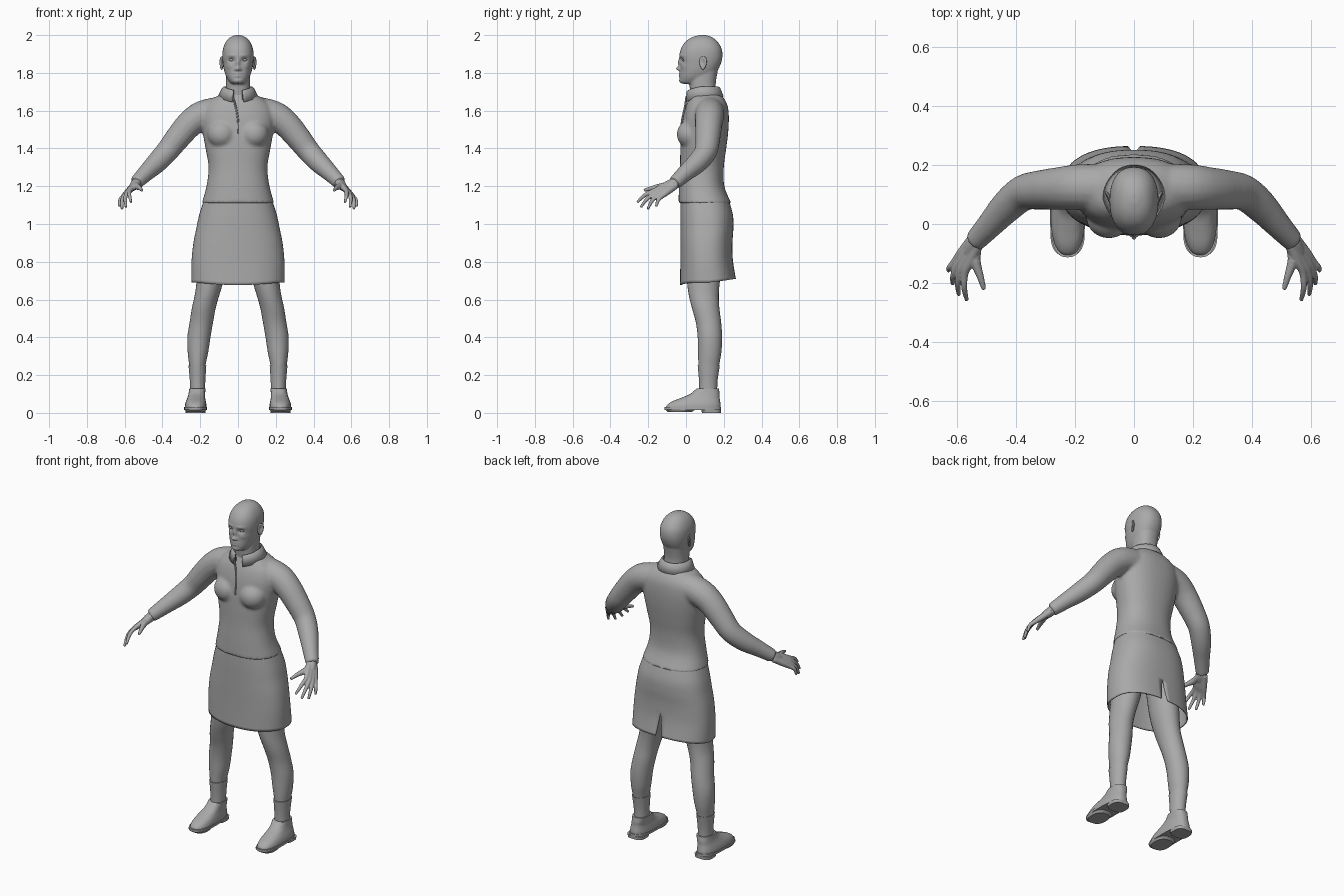
import bpy, bmesh, math
from mathutils import Vector, Matrix

cube = bpy.data.objects.get("Cube")
if cube:
    bpy.data.objects.remove(cube)

grey = bpy.data.materials.new("clay grey")
grey.use_nodes = True
grey.diffuse_color = (0.4, 0.4, 0.4, 1)
grey.node_tree.nodes["Principled BSDF"].inputs["Base Color"].default_value = (0.4, 0.4, 0.4, 1)


def spline(rows, steps):
    """Smoothly interpolate tuples of numbers."""
    out = []
    for i in range(len(rows) - 1):
        a, b, c, d = rows[max(i - 1, 0)], rows[i], rows[i + 1], rows[min(i + 2, len(rows) - 1)]
        for k in range(steps):
            t = k / steps
            out.append([q + t / 2 * (r - p + t * (2 * p - 5 * q + 4 * r - s + t * (3 * (q - r) + s - p)))
                        for p, q, r, s in zip(a, b, c, d)])
    return out + [list(rows[-1])]


def bridge(bm, rings, caps=True):
    n = len(rings[0])
    for lo, hi in zip(rings, rings[1:]):
        for j in range(n):
            bm.faces.new((lo[j], lo[(j + 1) % n], hi[(j + 1) % n], hi[j]))
    if caps:
        bm.faces.new(rings[0][::-1])
        bm.faces.new(rings[-1])


def section(z, x, half, front, back, angle, power):
    """Point on a rounded horizontal cross-section."""
    def rounded(v):
        return math.copysign(abs(v) ** (2 / power), v)
    return Vector((x + half * rounded(math.sin(angle)),
                   (front + back) / 2 + (back - front) / 2 * rounded(math.cos(angle)), z))


def loft(bm, rows, steps=4, n=40, power=2.3):
    """Stack of sections, rows are (z, x, half width, front y, back y)."""
    bridge(bm, [[bm.verts.new(section(*r, math.tau * j / n, power)) for j in range(n)]
                for r in spline(rows, steps)])


def tube(bm, rows, steps=4, n=16):
    """Round limb, rows are (x, y, z, radius)."""
    pts = spline(rows, steps)
    rings = []
    for i, p in enumerate(pts):
        t = Vector(pts[min(i + 1, len(pts) - 1)][:3]) - Vector(pts[max(i - 1, 0)][:3])
        u = t.cross(Vector((0, 1, 0.3))).normalized()
        v = t.cross(u).normalized()
        rings.append([bm.verts.new(Vector(p[:3]) + p[3] * (u * math.cos(a) + v * math.sin(a)))
                      for a in (math.tau * j / n for j in range(n))])
    bridge(bm, rings)


def ball(bm, centre, size):
    bmesh.ops.create_uvsphere(bm, u_segments=24, v_segments=16, radius=1,
                              matrix=Matrix.Translation(centre) @ Matrix.Diagonal((*size, 1)))


def finish(bm, name, angle=40, voxel=0, relax=0):
    bmesh.ops.recalc_face_normals(bm, faces=bm.faces)
    me = bpy.data.meshes.new(name)
    bm.to_mesh(me)
    bm.free()
    ob = bpy.data.objects.new(name, me)
    bpy.context.collection.objects.link(ob)
    if voxel:
        remesh = ob.modifiers.new("blend", "REMESH")
        remesh.mode = "VOXEL"
        remesh.voxel_size = voxel
        soften = ob.modifiers.new("soften", "SMOOTH")
        soften.factor, soften.iterations = 0.5, relax
        bpy.context.view_layer.update()
        ob.data = bpy.data.meshes.new_from_object(ob.evaluated_get(bpy.context.evaluated_depsgraph_get()))
        ob.modifiers.clear()
        ob.data.name = name
    ob.data.materials.clear()
    ob.data.materials.append(grey)
    bpy.ops.object.select_all(action="DESELECT")
    ob.select_set(True)
    bpy.context.view_layer.objects.active = ob
    bpy.ops.object.shade_smooth_by_angle(angle=math.radians(angle))
    return ob


# Head and neck
bm = bmesh.new()
loft(bm, [(1.742, 0, .03, -.015, .08), (1.75, 0, .042, -.03, .1), (1.775, 0, .06, -.033, .135),
          (1.81, 0, .073, -.031, .165), (1.85, 0, .08, -.031, .185), (1.89, 0, .083, -.035, .193),
          (1.93, 0, .079, -.026, .188), (1.965, 0, .064, -.003, .167), (1.988, 0, .042, .03, .14),
          (2.0, 0, .014, .07, .105)])
loft(bm, [(1.62, 0, .08, .03, .17), (1.70, 0, .066, .022, .16), (1.75, 0, .064, .018, .158),
          (1.82, 0, .066, .02, .17)])
head = finish(bm, "head", 60, .0055, 4)
# Face relief: x, z, spread x, spread z, depth
relief = [(0, 1.822, .012, .011, -.022), (0, 1.852, .009, .02, -.013), (0, 1.797, .02, .005, -.007),
          (0, 1.783, .017, .005, -.007), (0, 1.757, .02, .01, -.005)]
for s in (-1, 1):
    relief += [(s * .034, 1.868, .015, .011, .014), (s * .034, 1.893, .022, .007, -.004),
               (s * .014, 1.817, .006, .006, -.007), (s * .048, 1.835, .016, .014, -.004)]
for v in head.data.vertices:
    if v.co.y < .06 and v.co.z > 1.74:
        v.co.y += sum(d * math.exp(-((v.co.x - x) / a) ** 2 - ((v.co.z - z) / b) ** 2)
                      for x, z, a, b, d in relief)

# Eyes and ears
for s, side in ((1, "left"), (-1, "right")):
    bm = bmesh.new()
    ball(bm, (s * .034, -.009, 1.869), (.015, .012, .0085))
    finish(bm, side + "_eye")
    bm = bmesh.new()
    ball(bm, (0, 0, 0), (.009, .021, .036))
    for v in bm.verts:
        hollow = math.exp(-(v.co.y / .011) ** 2 - ((v.co.z - .004) / .02) ** 2)
        v.co.x -= .011 * hollow if v.co.x > 0 else 0
        v.co.y *= 1 + 8 * v.co.z
    bm.transform(Matrix.Translation((.087, .09, 1.852)) @ Matrix.Rotation(-.4, 4, "Z"))
    for v in bm.verts:
        v.co.x *= s
    finish(bm, side + "_ear", 60)

# Blouse body, bust and sleeves blended together
bm = bmesh.new()
loft(bm, [(1.11, 0, .192, -.04, .24), (1.2, 0, .167, -.037, .203), (1.3, 0, .156, -.032, .2),
          (1.4, 0, .172, -.03, .213), (1.48, 0, .186, -.026, .223), (1.56, 0, .195, -.017, .227),
          (1.62, 0, .18, -.002, .222), (1.66, 0, .14, .015, .205), (1.685, 0, .095, .024, .185),
          (1.70, 0, .075, .03, .172)])
for s in (-1, 1):
    ball(bm, (s * .085, .025, 1.475), (.078, .074, .075))
    tube(bm, [(s * .1, .125, 1.595, .08), (s * .19, .125, 1.575, .078), (s * .255, .12, 1.53, .073),
              (s * .32, .115, 1.455, .067), (s * .375, .105, 1.385, .061), (s * .43, .06, 1.325, .056),
              (s * .485, .0, 1.272, .046), (s * .54, -.06, 1.218, .037)])
finish(bm, "blouse", 50, .0085, 7)

# Collar: folded band, open at the front and pointed at its ends
bm = bmesh.new()
rings = []
for j in range(41):
    t = j / 40 * 2 - 1
    a = t * 2.85
    tip = max(0, abs(t) - .6) / .4
    rings.append([bm.verts.new(section(z, 0, h, f, b, a, 2)) for z, h, f, b in (
        (1.69 - .03 * tip, .072, .012, .168), (1.728 - .02 * tip, .074, .008, .17),
        (1.722 - .02 * tip, .083, .0, .18), (1.675 - .03 * tip, .107, -.006, .2))])
for p, q in zip(rings, rings[1:]):
    for k in range(3):
        bm.faces.new((p[k], q[k], q[k + 1], p[k + 1]))
collar = finish(bm, "collar", 60)
collar.modifiers.new("cloth", "SOLIDIFY").thickness = .006

# Front fastening
bm = bmesh.new()
tube(bm, [(-.028, .002, 1.675, .005), (-.012, -.006, 1.62, .005), (.0, -.021, 1.55, .005),
          (.002, -.031, 1.48, .004)], n=8)
finish(bm, "front_placket")

# Skirt: open shell with a dipped front hem and a rear slit
bm = bmesh.new()
rows = spline([(.69, 0, .247, -.032, .264), (.8, 0, .246, -.03, .248), (.9, 0, .236, -.03, .246),
               (.98, 0, .22, -.03, .251), (1.05, 0, .205, -.03, .248), (1.13, 0, .18, -.028, .226)], 5)
grid = []
for i, r in enumerate(rows):
    ring = []
    for j in range(65):
        a = math.tau * j / 64
        p = section(*r, a, 2.4)
        low = max(0, 1 - i / 10)
        p.z += low * (.02 * max(0, math.cos(a)) - .013 * max(0, -math.cos(a)) ** 4)
        if j in (0, 64):
            p.x = (.022 if j == 0 else -.022) * max(0, 1 - i / 7)
        ring.append(bm.verts.new(p))
    grid.append(ring)
for lo, hi in zip(grid, grid[1:]):
    for j in range(64):
        bm.faces.new((lo[j], lo[j + 1], hi[j + 1], hi[j]))
bmesh.ops.remove_doubles(bm, verts=bm.verts, dist=.0005)
skirt = finish(bm, "skirt", 50)
skirt.modifiers.new("cloth", "SOLIDIFY").thickness = .006

for s, side in ((1, "left"), (-1, "right")):
    # Leg
    bm = bmesh.new()
    loft(bm, [(.1, s * .214, .034, .075, .16), (.17, s * .214, .037, .073, .163),
              (.25, s * .215, .043, .066, .175), (.32, s * .212, .054, .064, .187),
              (.4, s * .207, .061, .062, .191), (.48, s * .194, .062, .052, .186),
              (.56, s * .18, .063, .03, .176), (.64, s * .16, .066, .012, .174),
              (.75, s * .138, .076, .002, .185), (.95, s * .11, .085, .0, .2)], n=28, power=2)
    finish(bm, side + "_leg", 60)
    # Sock
    bm = bmesh.new()
    loft(bm, [(.1, s * .214, .039, .07, .165), (.17, s * .214, .041, .069, .167),
              (.25, s * .215, .047, .062, .179)], n=28, power=2)
    finish(bm, side + "_sock")
    # Shoe upper
    bm = bmesh.new()
    loft(bm, [(.02, s * .224, .057, -.106, .182), (.04, s * .224, .057, -.102, .184),
              (.06, s * .223, .053, -.075, .181), (.08, s * .221, .047, -.025, .178),
              (.1, s * .218, .044, .022, .178), (.128, s * .215, .043, .055, .174)], n=36, power=2.5)
    finish(bm, side + "_shoe", 50)
    # Sole and heel
    bm = bmesh.new()
    loft(bm, [(.016, s * .225, .06, -.113, .186), (.03, s * .225, .06, -.113, .186)], 1, power=2.6)
    loft(bm, [(.0, s * .225, .052, .085, .185), (.018, s * .225, .055, .08, .186)], 1, power=3)
    loft(bm, [(.004, s * .225, .05, -.095, .03), (.018, s * .225, .058, -.11, .05)], 1, power=2.5)
    finish(bm, side + "_sole", 30)

    # Hand: each finger runs from wrist through knuckle to tip
    bm = bmesh.new()
    for knuckle, tip in (((.572, -.165, 1.178), (.566, -.258, 1.115)), ((.588, -.16, 1.165), (.593, -.24, 1.088)),
                         ((.6, -.147, 1.154), (.614, -.203, 1.078)), ((.608, -.128, 1.146), (.629, -.158, 1.092))):
        k, e, w = Vector(knuckle), Vector(tip), Vector((.54, -.065, 1.213))
        w += (k - Vector((.592, -.15, 1.161))) * .5
        bend = k.lerp(e, .5) + Vector((s * s * .006, -.004, .008))
        path = [(w, .02), (w.lerp(k, .6), .017), (k, .0125), (bend, .0105), (e, .007)]
        tube(bm, [(s * p.x, p.y, p.z, r) for p, r in path], n=12)
    tube(bm, [(s * .535, -.075, 1.208, .02), (s * .537, -.125, 1.2, .018), (s * .52, -.18, 1.19, .012),
              (s * .508, -.222, 1.178, .008)], n=12)
    tube(bm, [(s * .515, -.03, 1.24, .028), (s * .543, -.07, 1.21, .027), (s * .56, -.1, 1.193, .02)], n=12)
    finish(bm, side + "_hand", 60, .004, 2)
